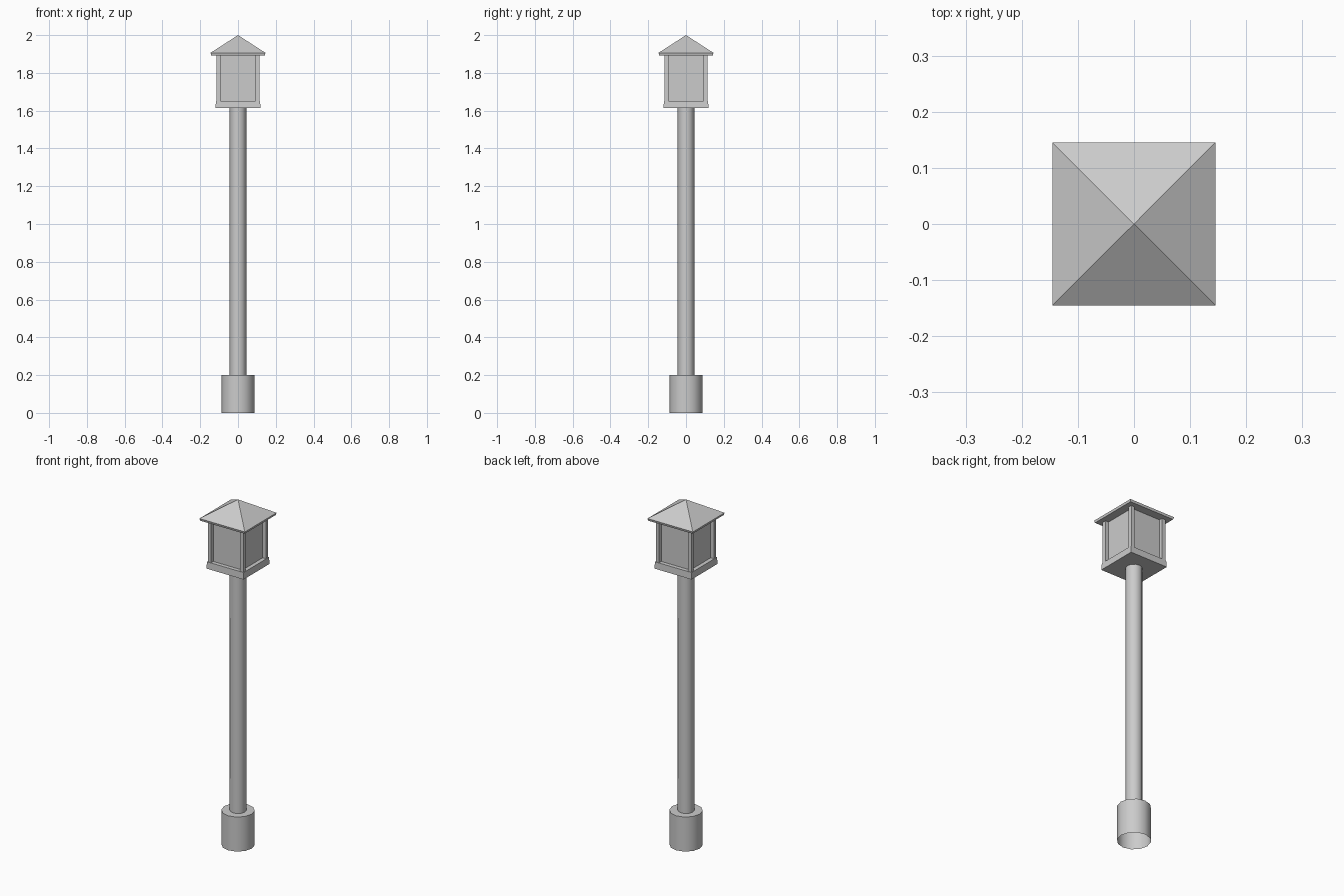
import bpy, bmesh, math

if "Cube" in bpy.data.objects:
    bpy.data.objects.remove(bpy.data.objects["Cube"])

grey = bpy.data.materials.new("light_grey")
grey.diffuse_color = (0.6, 0.6, 0.6, 1)
grey.use_nodes = True
grey.node_tree.nodes["Principled BSDF"].inputs["Base Color"].default_value = grey.diffuse_color


def make(name, bm, smooth=False):
    bmesh.ops.recalc_face_normals(bm, faces=bm.faces)
    me = bpy.data.meshes.new(name)
    bm.to_mesh(me)
    bm.free()
    me.materials.append(grey)
    ob = bpy.data.objects.new(name, me)
    bpy.context.collection.objects.link(ob)
    if smooth:
        bpy.ops.object.select_all(action='DESELECT')
        ob.select_set(True)
        bpy.context.view_layer.objects.active = ob
        bpy.ops.object.shade_smooth_by_angle(angle=math.radians(40))
    return ob


def lathe(name, sides, rings, start=0.0, bottom=True, smooth=False):
    """Stack of (radius, z) rings, closed on top; radius 0 makes a point."""
    bm = bmesh.new()
    prev = None
    for r, z in rings:
        if r == 0:
            tip = bm.verts.new((0, 0, z))
            for i in range(sides):
                bm.faces.new((prev[i], prev[(i + 1) % sides], tip))
            return make(name, bm, smooth)
        ring = []
        for i in range(sides):
            a = start + math.tau * i / sides
            ring.append(bm.verts.new((r * math.cos(a), r * math.sin(a), z)))
        if prev:
            for i in range(sides):
                j = (i + 1) % sides
                bm.faces.new((prev[i], prev[j], ring[j], ring[i]))
        elif bottom:
            bm.faces.new(ring[::-1])
        prev = ring
    bm.faces.new(prev)
    return make(name, bm, smooth)


def square(name, rings):
    """Square stack given as (half width, z)."""
    return lathe(name, 4, [(h * math.sqrt(2), z) for h, z in rings], math.pi / 4)


# Foot (open underneath) and pole
lathe("foot", 12, [(0.088, 0), (0.088, 0.2)], bottom=False, smooth=True)
lathe("pole", 12, [(0.044, 0.2), (0.044, 1.613)], smooth=True)

# Lantern tray, panes and roof
square("lantern_tray", [(0.119, 1.613), (0.117, 1.652)])
square("lantern_panes", [(0.094, 1.652), (0.094, 1.893)])
square("lantern_roof", [(0.142, 1.893), (0.1455, 1.906), (0, 2.0)])

# Four corner posts
for sx in (-1, 1):
    for sy in (-1, 1):
        post = square("corner_post", [(0.011, 1.652), (0.011, 1.893)])
        post.location = (sx * 0.103, sy * 0.103, 0)
